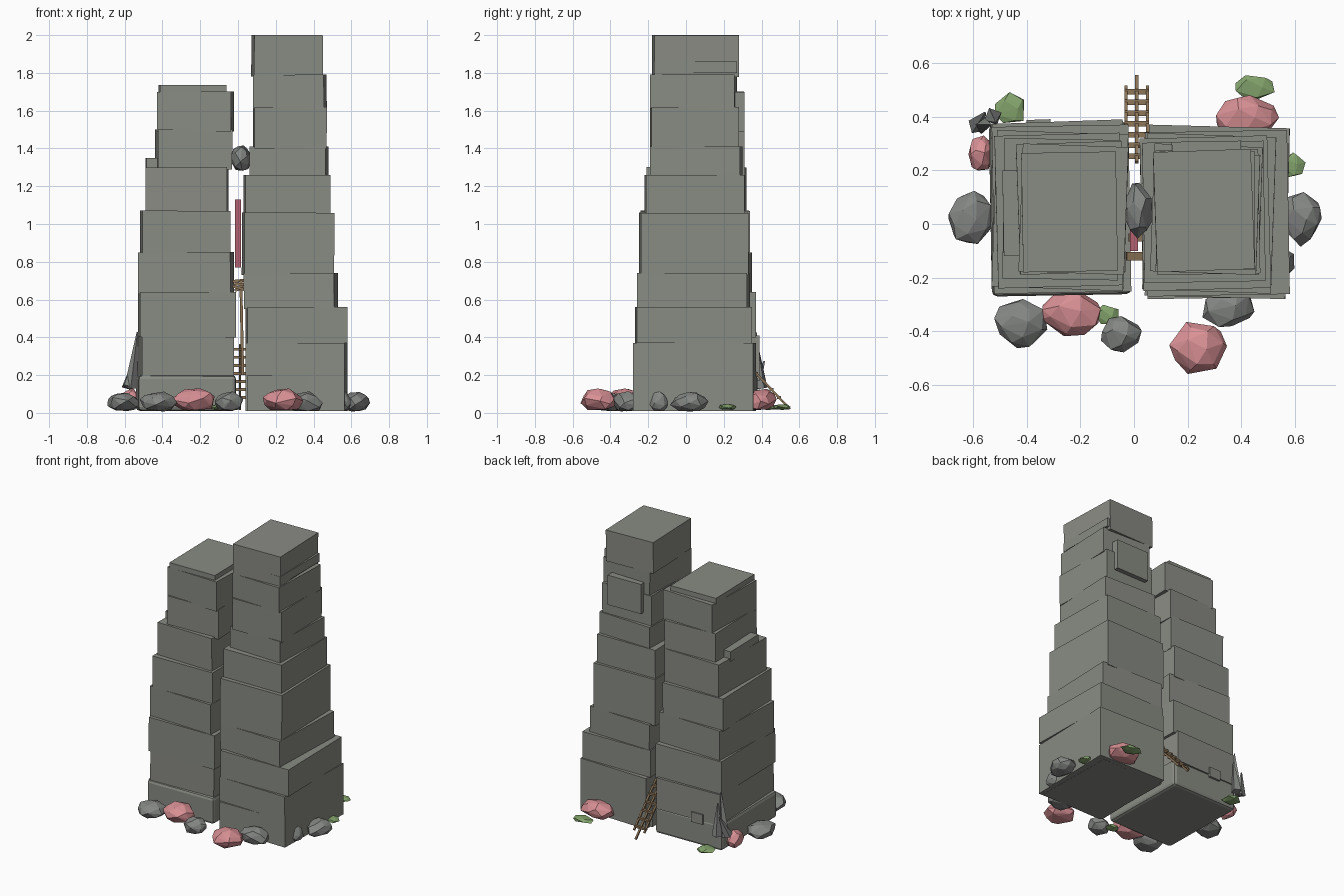
import bpy, bmesh, math, random
from mathutils import Vector, Euler

cube = bpy.data.objects.get("Cube")
if cube:
    bpy.data.objects.remove(cube)


def material(name, color):
    mat = bpy.data.materials.new(name)
    mat.use_nodes = True
    mat.diffuse_color = (*color, 1)
    mat.node_tree.nodes["Principled BSDF"].inputs["Base Color"].default_value = (*color, 1)
    return mat


stone = material("stone grey", (0.25, 0.26, 0.23))
rock = material("boulder grey", (0.23, 0.24, 0.23))
pink = material("pink coral", (0.69, 0.28, 0.30))
green = material("moss green", (0.23, 0.37, 0.15))
wood = material("weathered wood", (0.27, 0.18, 0.10))
cloth = material("faded red cloth", (0.45, 0.12, 0.16))


def finish(name, bm, mat):
    bmesh.ops.recalc_face_normals(bm, faces=bm.faces)
    mesh = bpy.data.meshes.new(name)
    bm.to_mesh(mesh)
    bm.free()
    mesh.materials.append(mat)
    obj = bpy.data.objects.new(name, mesh)
    bpy.context.collection.objects.link(obj)
    return obj


def box(name, center, size, mat, rot=(0, 0, 0)):
    bm = bmesh.new()
    bmesh.ops.create_cube(bm, size=1)
    bmesh.ops.scale(bm, vec=size, verts=bm.verts)
    obj = finish(name, bm, mat)
    obj.location = center
    obj.rotation_euler = rot
    return obj


def block(name, x0, x1, y0, y1, z0, z1, turn):
    """Stone block filling the given bounds (in hundredths) once turned."""
    t = math.radians(turn)
    w, d = x1 - x0, y1 - y0
    size = Vector((w - d * abs(t), d - w * abs(t), z1 - z0)) / 100
    center = Vector((x0 + x1, y0 + y1, z0 + z1)) / 200
    return box(name, center, size, stone, (0, t * 0.12, t))


def boulder(name, center, size, mat, seed, points=26):
    """Faceted stone: hull of jittered points on a ball with a flat base."""
    rng = random.Random(seed)
    bm = bmesh.new()
    for i in range(points):
        h = 1 - 2 * (i + 0.5) / points
        a = i * 2.4 + rng.uniform(-0.3, 0.3)
        r = math.sqrt(1 - h * h)
        p = Vector((r * math.cos(a), r * math.sin(a), max(h, -0.75))) * rng.uniform(0.9, 1.08)
        bm.verts.new([p[k] * size[k] for k in range(3)])
    hull = bmesh.ops.convex_hull(bm, input=bm.verts)
    bmesh.ops.delete(bm, geom=hull["geom_interior"], context="VERTS")
    obj = finish(name, bm, mat)
    obj.location = center
    return obj


# Tall tower, bottom to top: x, y and z bounds and turn
tall = [
    (4, 54, -28, 33, 1, 20, 1),
    (4, 58, -28, 37, 1, 37, -1.5),
    (4, 58, -27, 35, 37, 56, 1),
    (3, 53, -26, 34, 55, 74, -2),
    (2, 51, -25, 33, 73, 106, 1.5),
    (3, 49, -22, 31, 105, 126, 1),
    (6, 48, -19, 30, 125, 141, -2),
    (8, 47, -19, 28, 140, 162, 1),
    (8, 47, -19, 27, 161, 179, -2),
    (7, 45, -18, 28, 178, 200, 2),
]
# Short tower, bottom to top
short = [
    (-53, -2, -26, 39, 19, 41, 2),
    (-53, -1, -26, 37, 40, 64, 1),
    (-53, -2, -25, 35, 63, 85, -2),
    (-52, -4, -24, 34, 84, 107, 1.5),
    (-49, -5, -21, 32, 106, 130, -1),
    (-44, -3, -19, 31, 129, 150, 2),
    (-43, -2, -19, 30, 149, 170, -2),
    (-42, -6, -18, 27, 169, 173.5, 1),
]
for label, layers in (("tall", tall), ("short", short)):
    for i, layer in enumerate(layers):
        block(f"{label}_tower_block_{i + 1}", *layer)

# Thin ledges standing proud of the towers' sides
block("tall_back_ledge", 14, 40, 20, 31, 149, 170, 1)
block("tall_top_chip", 36, 45, -17, 27, 180, 186, 0)
block("short_side_ledge", -49, -42, -12, 20, 128, 135, 1)

# Rounded plinth of the short tower
plinth = block("short_tower_plinth", -54, -1, -27, 38, 1, 20, 1)
bevel = plinth.modifiers.new("worn edges", "BEVEL")
bevel.width = 0.02
bevel.segments = 2

# Broken masonry at the back left corner
for i, (x, y, h, lean) in enumerate([(-55, 37, 30, 0.12), (-57, 39, 15, 0.4), (-52, 39, 22, -0.1)]):
    bm = bmesh.new()
    bmesh.ops.create_cone(bm, cap_ends=True, segments=4, radius1=0.035, radius2=0.004, depth=h / 100)
    shard = finish(f"broken_shard_{i + 1}", bm, rock)
    shard.location = (x / 100, y / 100, 0.13 + h / 200)
    shard.rotation_euler = (0, lean, i)
block("broken_back_slab", -40, -31, 34, 39, 17, 24, 2)

# Boulders round the foot: x, y, half width, half depth
for i, (x, y, w, d) in enumerate([(-42, -37, 10, 9), (-5, -41, 8, 7), (35, -31, 10, 8),
                                  (62, 2, 8, 10), (-61, 2, 9, 10), (56, -14, 4, 5)]):
    boulder(f"grey_boulder_{i + 1}", (x / 100, y / 100, 0.055), (w / 100, d / 100, 0.058), rock, i)
for i, (x, y, w, d) in enumerate([(-23, -33, 12, 9), (24, -46, 11, 10), (42, 39, 12, 9), (-57, 26, 5, 7)]):
    boulder(f"pink_boulder_{i + 1}", (x / 100, y / 100, 0.065), (w / 100, d / 100, 0.065), pink, i + 20)
for i, (x, y, w, d) in enumerate([(-46, 43, 7, 6), (45, 51, 8, 5), (59, 22, 5, 5), (-10, -34, 5, 4)]):
    boulder(f"moss_clump_{i + 1}", (x / 100, y / 100, 0.03), (w / 100, d / 100, 0.018), green, i + 40, 14)

# Boulder wedged between the towers
boulder("wedged_boulder", (0.015, 0.05, 1.345), (0.055, 0.11, 0.08), rock, 7)


def beam(name, a, b, thick):
    a, b = Vector(a), Vector(b)
    along = b - a
    obj = box(name, (a + b) / 2, (thick, thick, along.length), wood)
    obj.rotation_euler = along.to_track_quat("Z", "Y").to_euler()


# Ladder leaning into the gap at the back
foot, top = Vector((0, 0.55, 0.02)), Vector((0, 0.23, 0.36))
for name, x, start in (("left", 0.05, 0.12), ("middle", 0.01, 0), ("right", -0.03, 0.12)):
    side = Vector((x, 0, 0))
    beam(f"ladder_{name}_rail", side + foot.lerp(top, start), side + top, 0.012)
for i in range(7):
    p = foot.lerp(top, 0.18 + i * 0.125)
    box(f"ladder_rung_{i + 1}", p + Vector((0.01, 0, 0)), (0.09, 0.02, 0.014), wood)

# Old planks and a hanging strip of cloth inside the gap
for i in range(4):
    box(f"gap_plank_{i + 1}", (0.01 + 0.01 * (i % 2), -0.12 + i * 0.07, 0.66 + 0.02 * (i % 3)),
        (0.08, 0.03, 0.015), wood, (0, 0.3 - 0.2 * i, 0))
beam("gap_post", (0.025, 0, 0.2), (0.015, 0, 0.7), 0.015)
box("hanging_cloth", (0, -0.05, 0.95), (0.03, 0.1, 0.36), cloth)
